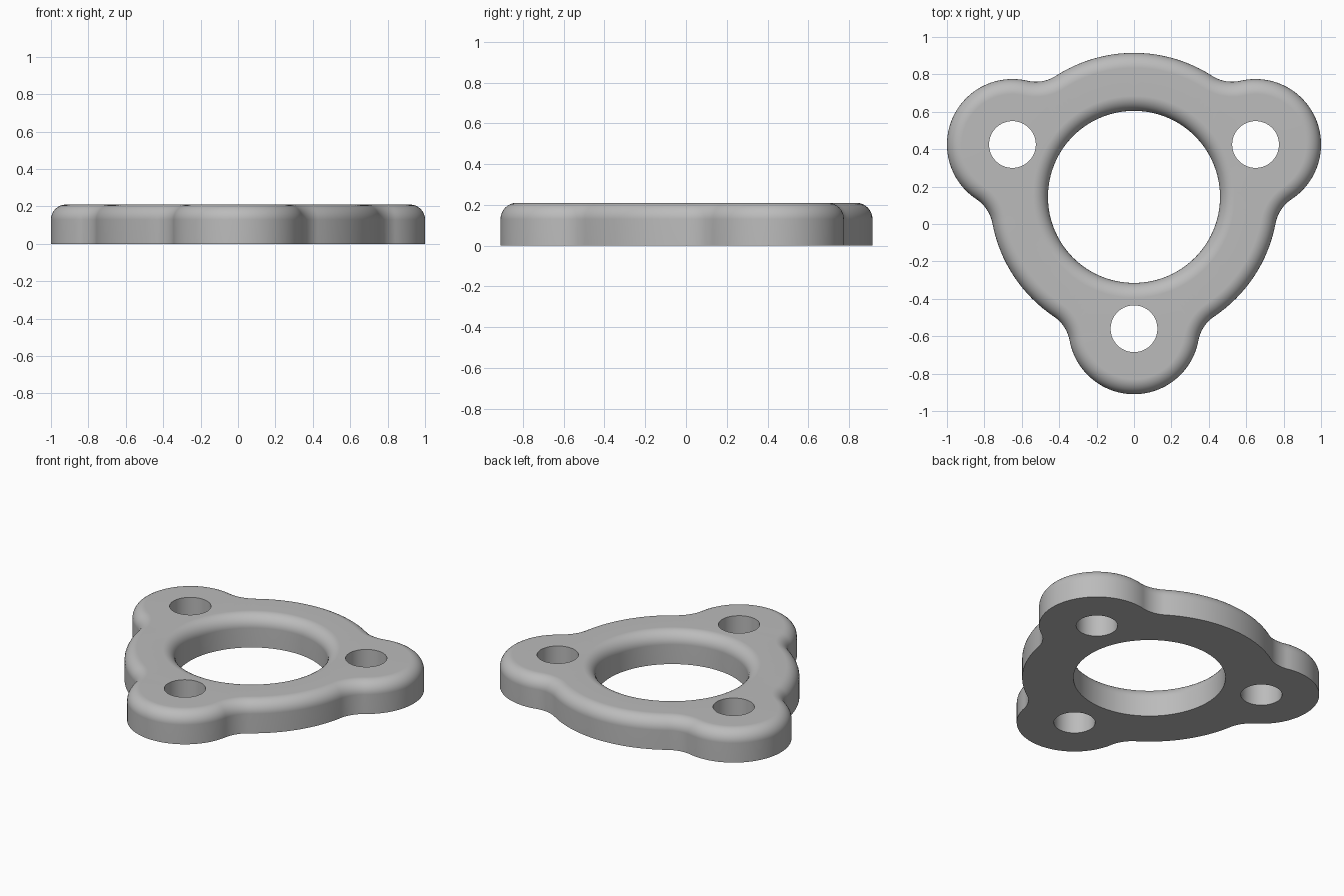
import bpy, bmesh
from math import sin, cos, pi, hypot, atan2, radians, ceil
from mathutils import Vector

cube = bpy.data.objects.get("Cube")
if cube:
    bpy.data.objects.remove(cube, do_unlink=True)

HEIGHT, ROUND, STEPS = 0.21, 0.08, 8
CENTRE = Vector((0, 0.145))
RING_R, BORE_R = 0.77, 0.46
LUG_R, BOLT_R, BLEND_R = 0.35, 0.125, 0.2
lugs = [Vector((0.65, 0.425)), Vector((-0.65, 0.425)), Vector((0, -0.56))]


def arc(centre, radius, start, end, sign=1):
    """Points on an arc, each paired with its outward normal."""
    count = max(2, ceil(abs(end - start) / radians(3)))
    result = []
    for i in range(count):
        a = start + (end - start) * i / count
        n = Vector((cos(a), sin(a)))
        result.append((centre + n * radius, n * sign))
    return result


def angle(frm, to):
    return atan2(to.y - frm.y, to.x - frm.x)


def up_from(a, low):
    """Wrap an angle to the turn that follows low."""
    return low + (a - low) % (2 * pi)


def blend_centre(lug, side):
    """Centre of the hollow arc touching both the ring and a lug."""
    d = (lug - CENTRE).length
    p, q = RING_R + BLEND_R, LUG_R + BLEND_R
    along = (p * p - q * q + d * d) / (2 * d)
    u = (lug - CENTRE) / d
    return CENTRE + u * along + Vector((-u.y, u.x)) * side * (p * p - along * along) ** 0.5


# Outer contour, anticlockwise: blend, lug, blend, ring for each lug
outline = []
for i, lug in enumerate(lugs):
    enter, leave = blend_centre(lug, -1), blend_centre(lug, 1)
    nxt = blend_centre(lugs[(i + 1) % len(lugs)], -1)
    a = angle(enter, CENTRE)
    b = angle(enter, lug)
    outline += arc(enter, BLEND_R, up_from(a, b), b, -1)
    a = angle(lug, enter)
    outline += arc(lug, LUG_R, a, up_from(angle(lug, leave), a))
    b = angle(leave, CENTRE)
    outline += arc(leave, BLEND_R, up_from(angle(leave, lug), b), b, -1)
    a = angle(CENTRE, leave)
    outline += arc(CENTRE, RING_R, a, up_from(angle(CENTRE, nxt), a))

bore = arc(CENTRE, BORE_R, 0, 2 * pi, -1)
bolts = [arc(p, BOLT_R, 0, 2 * pi, -1) for p in lugs]

# Wall sections as (inset, height): rounded top edge or plain
rounded = [(0, 0)] + [(ROUND * (1 - cos(t)), HEIGHT - ROUND + ROUND * sin(t))
                      for t in (i * pi / 2 / STEPS for i in range(STEPS + 1))]
plain = [(0, 0), (0, HEIGHT)]

bm = bmesh.new()
bottom_edges, top_edges = [], []


def add_wall(contour, section):
    loops = [[bm.verts.new((*(p - n * inset), z)) for p, n in contour]
             for inset, z in section]
    count = len(contour)
    for low, high in zip(loops, loops[1:]):
        for i in range(count):
            j = (i + 1) % count
            bm.faces.new((low[i], low[j], high[j], high[i]))
    for loop, store in ((loops[0], bottom_edges), (loops[-1], top_edges)):
        store.extend(bm.edges.get((loop[i], loop[(i + 1) % count])) for i in range(count))


add_wall(outline, rounded)
add_wall(bore, rounded)
for bolt in bolts:
    add_wall(bolt, plain)

# Flat top and bottom with the openings left free
for edges, direction in ((bottom_edges, -1), (top_edges, 1)):
    bmesh.ops.triangle_fill(bm, use_beauty=True, edges=edges, normal=(0, 0, direction))
bmesh.ops.recalc_face_normals(bm, faces=bm.faces)

mesh = bpy.data.meshes.new("flange_plate")
bm.to_mesh(mesh)
bm.free()
plate = bpy.data.objects.new("flange_plate", mesh)
bpy.context.collection.objects.link(plate)

# Plain grey material
grey = bpy.data.materials.new("plain_grey")
grey.use_nodes = True
colour = (0.5, 0.5, 0.5, 1)
grey.diffuse_color = colour
grey.node_tree.nodes["Principled BSDF"].inputs["Base Color"].default_value = colour
mesh.materials.append(grey)

# Smooth walls, crisp hole edges, even flat faces
bpy.ops.object.select_all(action="DESELECT")
plate.select_set(True)
bpy.context.view_layer.objects.active = plate
bpy.ops.object.shade_smooth_by_angle(angle=radians(30))
weighted = plate.modifiers.new("even_shading", "WEIGHTED_NORMAL")
weighted.keep_sharp = True
